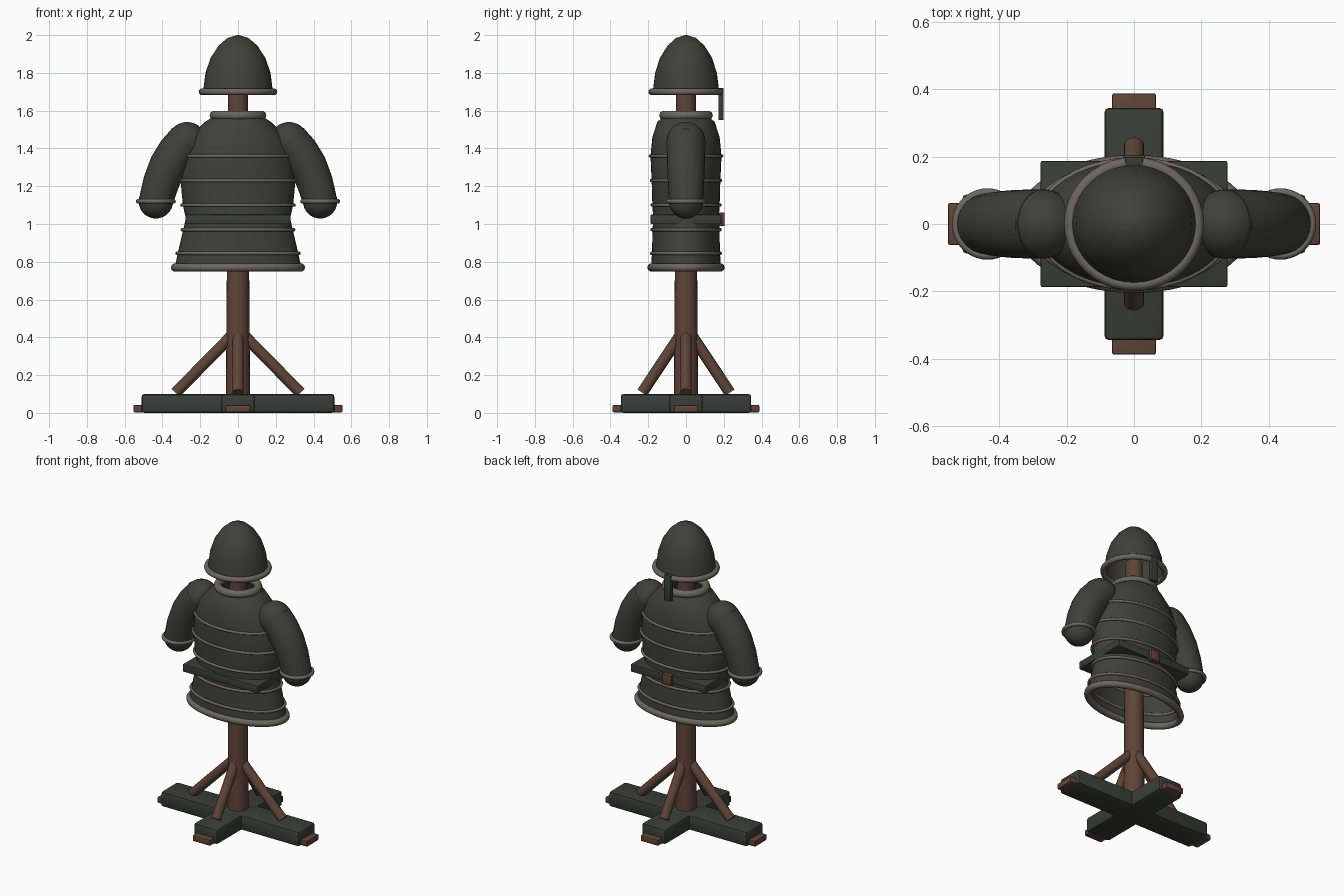
import bpy, bmesh, math
from mathutils import Vector

if "Cube" in bpy.data.objects:
    bpy.data.objects.remove(bpy.data.objects["Cube"])


def material(name, rgb):
    m = bpy.data.materials.new(name)
    m.diffuse_color = (*rgb, 1)
    m.use_nodes = True
    m.node_tree.nodes["Principled BSDF"].inputs["Base Color"].default_value = m.diffuse_color
    return m


PLATE = material("dark olive plate", (0.052, 0.052, 0.042))
STRAP = material("dark green grey", (0.042, 0.047, 0.037))
TRIM = material("grey trim", (0.15, 0.135, 0.11))
WOOD = material("brown wood", (0.115, 0.058, 0.04))


def finish(name, bm, mat, smooth=True):
    bmesh.ops.recalc_face_normals(bm, faces=bm.faces)
    me = bpy.data.meshes.new(name)
    bm.to_mesh(me)
    bm.free()
    me.materials.append(mat)
    ob = bpy.data.objects.new(name, me)
    bpy.context.collection.objects.link(ob)
    if smooth:
        bpy.ops.object.select_all(action='DESELECT')
        ob.select_set(True)
        bpy.context.view_layer.objects.active = ob
        bpy.ops.object.shade_smooth_by_angle(angle=math.radians(40))
    return ob


def loft(name, rings, mat, cap_start=False, cap_end=False, close=False):
    """Skin a list of point loops."""
    bm = bmesh.new()
    vs = [[bm.verts.new(p) for p in r] for r in rings]
    n = len(vs[0])
    pairs = list(zip(vs, vs[1:])) + ([(vs[-1], vs[0])] if close else [])
    for a, b in pairs:
        for i in range(n):
            j = (i + 1) % n
            bm.faces.new((a[i], a[j], b[j], b[i]))
    if cap_start:
        bm.faces.new(vs[0])
    if cap_end:
        bm.faces.new(vs[-1])
    return finish(name, bm, mat)


def ellipse(z, rx, ry, n=40):
    return [(rx * math.cos(2 * math.pi * i / n), ry * math.sin(2 * math.pi * i / n), z)
            for i in range(n)]


def hoop(name, z, rx, ry, r, mat=TRIM, cx=0):
    """Elliptical torus; rx and ry are to the tube centre."""
    rings = []
    for k in range(10):
        a = 2 * math.pi * k / 10
        d = r * math.cos(a)
        rings.append([(x + cx, y, h) for x, y, h in
                      ellipse(z + r * math.sin(a), rx + d, ry + d)])
    return loft(name, rings, mat, close=True)


def tube(name, pts, radii, mat, n=24):
    """Round tube along a path with flat ends."""
    pts = [Vector(p) for p in pts]
    rings = []
    for i, p in enumerate(pts):
        t = (pts[min(i + 1, len(pts) - 1)] - pts[max(i - 1, 0)]).normalized()
        u = t.cross(Vector((0, 1, 0)))
        if u.length < 0.01:
            u = t.cross(Vector((1, 0, 0)))
        u.normalize()
        v = t.cross(u)
        rings.append([p + radii[i] * (u * math.cos(2 * math.pi * k / n) +
                                      v * math.sin(2 * math.pi * k / n)) for k in range(n)])
    return loft(name, rings, mat, True, True)


def ball(name, c, r, mat):
    bm = bmesh.new()
    bmesh.ops.create_uvsphere(bm, u_segments=24, v_segments=16, radius=r)
    bmesh.ops.translate(bm, verts=bm.verts, vec=c)
    return finish(name, bm, mat)


def box(name, lo, hi, mat, bevel=0.0):
    bm = bmesh.new()
    bmesh.ops.create_cube(bm, size=1)
    for v in bm.verts:
        v.co = [(lo[i] + hi[i]) / 2 + v.co[i] * (hi[i] - lo[i]) for i in range(3)]
    if bevel:
        bmesh.ops.bevel(bm, geom=bm.edges[:], offset=bevel, segments=2,
                        affect='EDGES', profile=0.5)
    return finish(name, bm, mat)


# Crossed base beams with wooden feet
box("base_beam_x", (-0.51, -0.088, 0), (0.51, 0.088, 0.1), STRAP, 0.014)
box("base_beam_y", (-0.088, -0.345, 0), (0.088, 0.345, 0.1), STRAP, 0.014)
for s, side in ((-1, "a"), (1, "b")):
    x = sorted((s * 0.43, s * 0.553))
    y = sorted((s * 0.27, s * 0.388))
    box("foot_x_" + side, (x[0], -0.062, 0.003), (x[1], 0.062, 0.042), WOOD, 0.006)
    box("foot_y_" + side, (-0.065, y[0], 0.003), (0.065, y[1], 0.042), WOOD, 0.006)
    # Diagonal braces
    tube("brace_x_" + side, [(s * 0.33, 0, 0.107), (s * 0.03, 0, 0.412)], [0.03] * 2, WOOD, 16)
    tube("brace_y_" + side, [(0, s * 0.232, 0.107), (0, s * 0.03, 0.412)], [0.03] * 2, WOOD, 16)

# Post and shoulder crossbar
tube("post", [(0, 0, 0.08), (0, 0, 1.76)], [0.064, 0.052], WOOD)
tube("crossbar", [(-0.352, 0, 1.465), (0.352, 0, 1.465)], [0.04] * 2, WOOD, 16)

# Hollow body armour
body = [(0.77, .335, .185), (0.85, .318, .18), (0.97, .29, .177), (1.03, .276, .174),
        (1.10, .292, .178), (1.23, .304, .182), (1.36, .29, .188), (1.46, .255, .178),
        (1.54, .175, .152), (1.57, .13, .118)]
loft("body_armour", [ellipse(*r) for r in body], PLATE)
for i, (z, rx, ry) in enumerate([(1.36, .289, .189), (1.23, .307, .182), (1.10, .297, .18),
                                 (0.97, .295, .18), (0.845, .323, .182)]):
    hoop("body_band_%d" % i, z, rx, ry, 0.009)
hoop("hem", 0.77, 0.333, 0.183, 0.022)
hoop("collar", 1.575, 0.125, 0.117, 0.025)

# Belt and buckle
box("belt", (-0.277, -0.187, 1.0), (0.277, 0.187, 1.05), STRAP, 0.004)
box("buckle", (-0.033, 0.172, 0.99), (0.033, 0.205, 1.06), WOOD, 0.004)

# Sleeves with cuffs
path = [(.27, 1.44), (.325, 1.38), (.37, 1.31), (.407, 1.22), (.435, 1.12)]
for s, side in ((-1, "left"), (1, "right")):
    ball(side + "_shoulder", (s * 0.27, 0, 1.437), 0.103, PLATE)
    tube(side + "_sleeve", [(s * x, 0, z) for x, z in path],
         [.103, .102, .1, .096, .09], PLATE)
    ball(side + "_sleeve_end", (s * 0.435, 0, 1.12), 0.091, PLATE)
    hoop(side + "_cuff", 1.12, 0.094, 0.094, 0.012, cx=s * 0.435)

# Hollow helmet with brim and face guard
dome = [(1.70, .185), (1.80, .172), (1.88, .145), (1.945, .102), (1.985, .055), (2.0, .006)]
loft("helmet", [ellipse(z, r, r * 0.95) for z, r in dome], PLATE, cap_end=True)
hoop("helmet_brim", 1.70, 0.19, 0.181, 0.018)
box("face_guard", (-0.026, 0.172, 1.55), (0.026, 0.199, 1.72), STRAP, 0.003)
